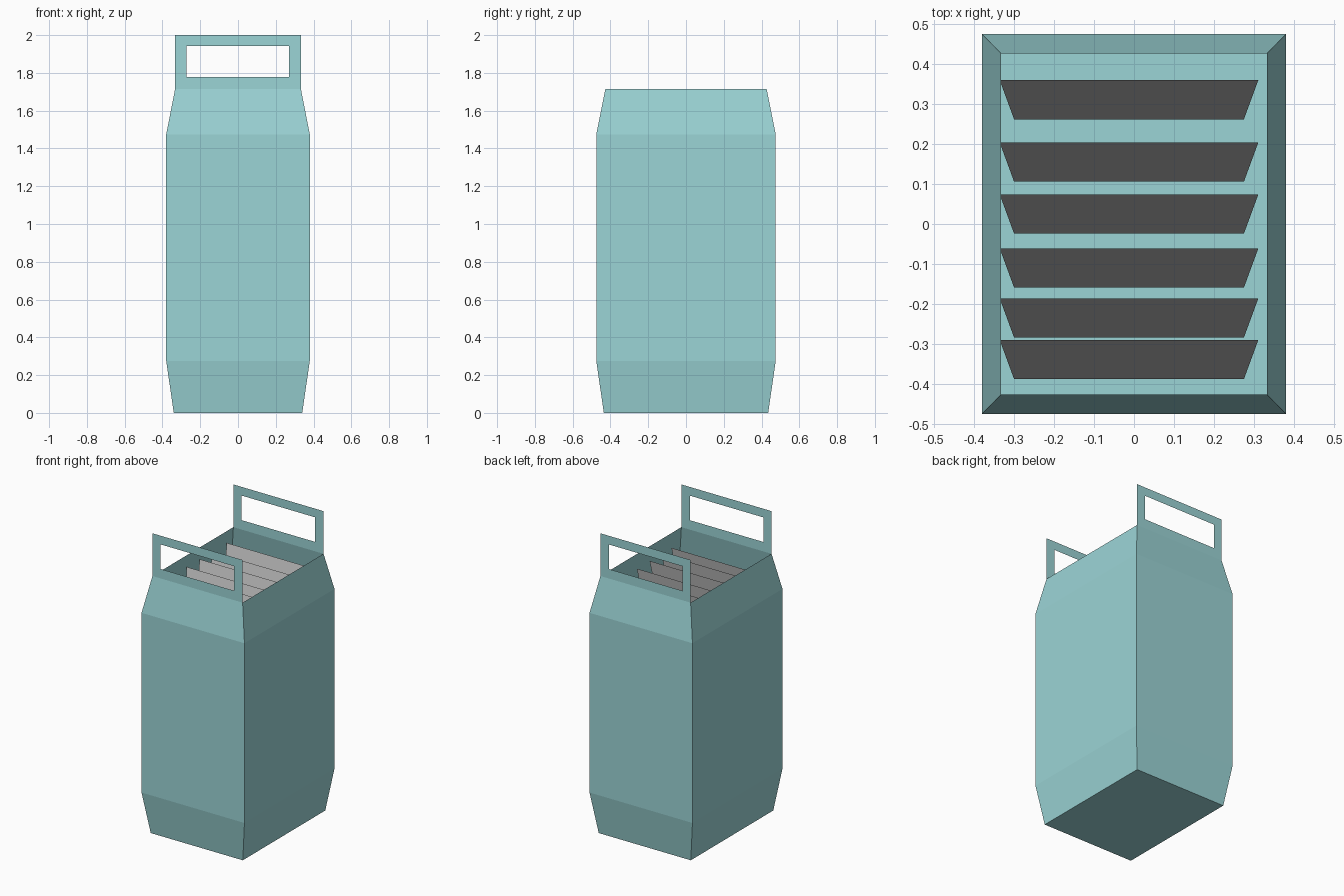
import bpy, bmesh

if "Cube" in bpy.data.objects:
    bpy.data.objects.remove(bpy.data.objects["Cube"])

teal = bpy.data.materials.new("teal_paper")
teal.diffuse_color = (0.33, 0.66, 0.67, 1)
teal.use_nodes = True
teal.node_tree.nodes["Principled BSDF"].inputs["Base Color"].default_value = teal.diffuse_color


def make_object(name, bm, mat=None):
    bmesh.ops.remove_doubles(bm, verts=bm.verts, dist=0.0005)
    mesh = bpy.data.meshes.new(name)
    bm.to_mesh(mesh)
    bm.free()
    obj = bpy.data.objects.new(name, mesh)
    bpy.context.collection.objects.link(obj)
    if mat:
        mesh.materials.append(mat)
    return obj


def face(bm, points):
    return bm.faces.new([bm.verts.new(p) for p in points])


# Open bag body: rectangular rings (half width, half depth, height)
bm = bmesh.new()
rings = []
for hx, hy, z in [(0.34, 0.435, 0), (0.38, 0.475, 0.275),
                  (0.38, 0.475, 1.475), (0.333, 0.427, 1.715)]:
    rings.append([bm.verts.new((sx * hx, sy * hy, z))
                  for sx, sy in [(-1, -1), (1, -1), (1, 1), (-1, 1)]])
bm.faces.new(rings[0][::-1])
for lower, upper in zip(rings, rings[1:]):
    for i in range(4):
        j = (i + 1) % 4
        bm.faces.new((lower[i], lower[j], upper[j], upper[i]))
make_object("bag_body", bm, teal)

# Flat handles: rectangular frame around a hand slot
outer = [(-0.333, 1.715), (0.333, 1.715), (0.333, 2.0), (-0.333, 2.0)]
inner = [(-0.273, 1.778), (0.27, 1.778), (0.27, 1.942), (-0.273, 1.942)]
for name, y in [("front_handle", -0.427), ("back_handle", 0.427)]:
    bm = bmesh.new()
    for i in range(4):
        j = (i + 1) % 4
        corners = [(x, y, z) for x, z in (outer[i], outer[j], inner[j], inner[i])]
        face(bm, corners if y < 0 else corners[::-1])
    make_object(name, bm, teal)

# Leaning paper sheets inside, wider at the top edge
for n, y in enumerate([0.36, 0.204, 0.074, -0.061, -0.186, -0.29]):
    bm = bmesh.new()
    face(bm, [(-0.3, y - 0.098, 1.135), (0.275, y - 0.098, 1.135),
              (0.311, y, 1.635), (-0.336, y, 1.635)])
    make_object(f"paper_sheet_{n + 1}", bm)
